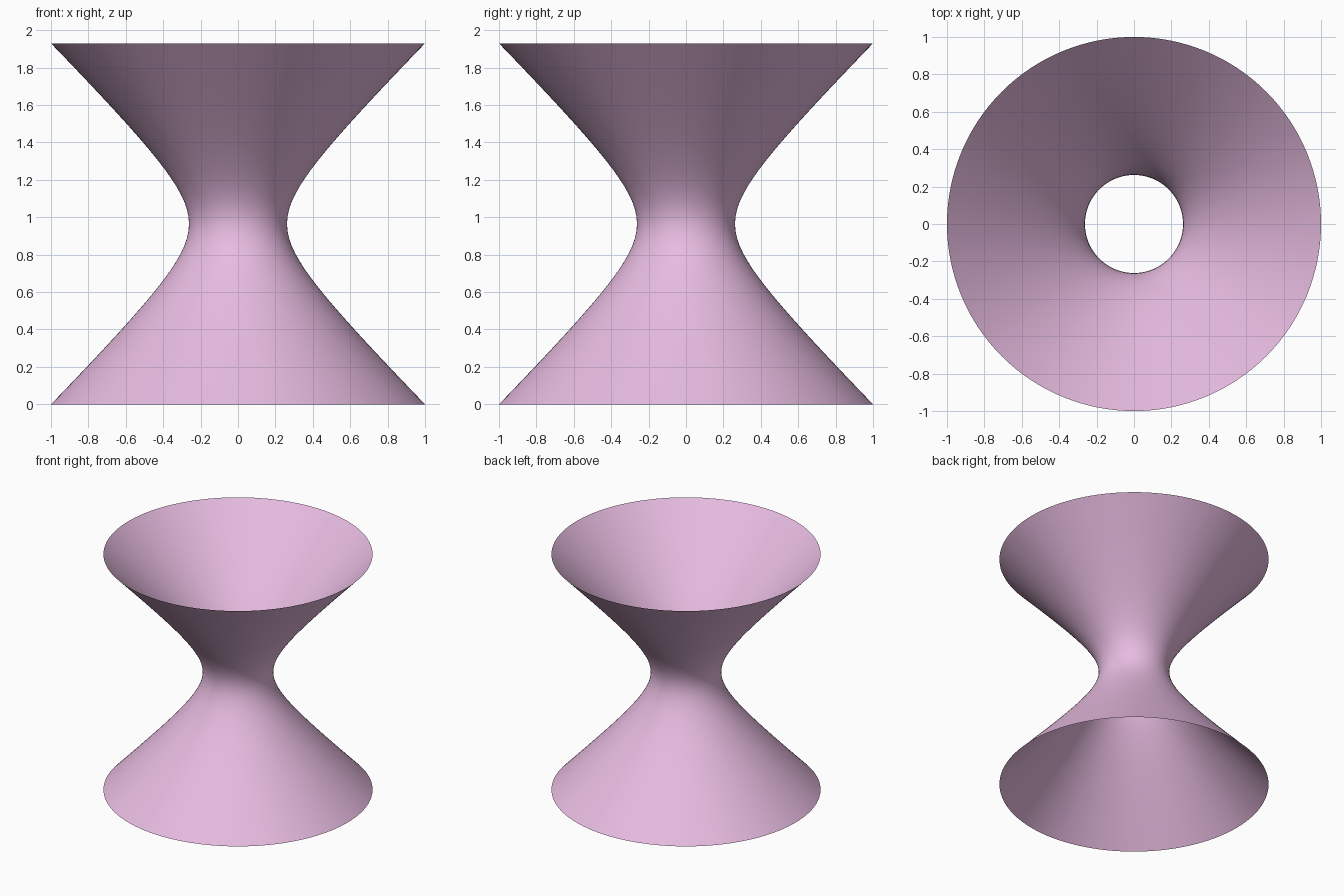
import bpy, bmesh, math

if "Cube" in bpy.data.objects:
    bpy.data.objects.remove(bpy.data.objects["Cube"])

SIDES, RINGS = 128, 48
WAIST, HALF = 0.262, 0.965          # waist radius, half height

# Open hyperboloid sheet: rings of radius sqrt(a^2 + (1-a^2) t^2)
bm = bmesh.new()
rings = []
for j in range(RINGS + 1):
    t = 2 * j / RINGS - 1
    r = math.sqrt(WAIST ** 2 + (1 - WAIST ** 2) * t * t)
    rings.append([bm.verts.new((r * math.cos(2 * math.pi * i / SIDES),
                                r * math.sin(2 * math.pi * i / SIDES),
                                HALF * (1 + t))) for i in range(SIDES)])
for low, high in zip(rings, rings[1:]):
    for i in range(SIDES):
        k = (i + 1) % SIDES
        bm.faces.new((low[i], low[k], high[k], high[i])).smooth = True

mesh = bpy.data.meshes.new("hyperboloid_shell")
bm.to_mesh(mesh)
bm.free()
shell = bpy.data.objects.new("hyperboloid_shell", mesh)
bpy.context.collection.objects.link(shell)

# Orchid colour
mat = bpy.data.materials.new("orchid")
mat.diffuse_color = (0.8, 0.5, 0.75, 1)
mat.use_nodes = True
mat.node_tree.nodes["Principled BSDF"].inputs["Base Color"].default_value = mat.diffuse_color
mesh.materials.append(mat)
